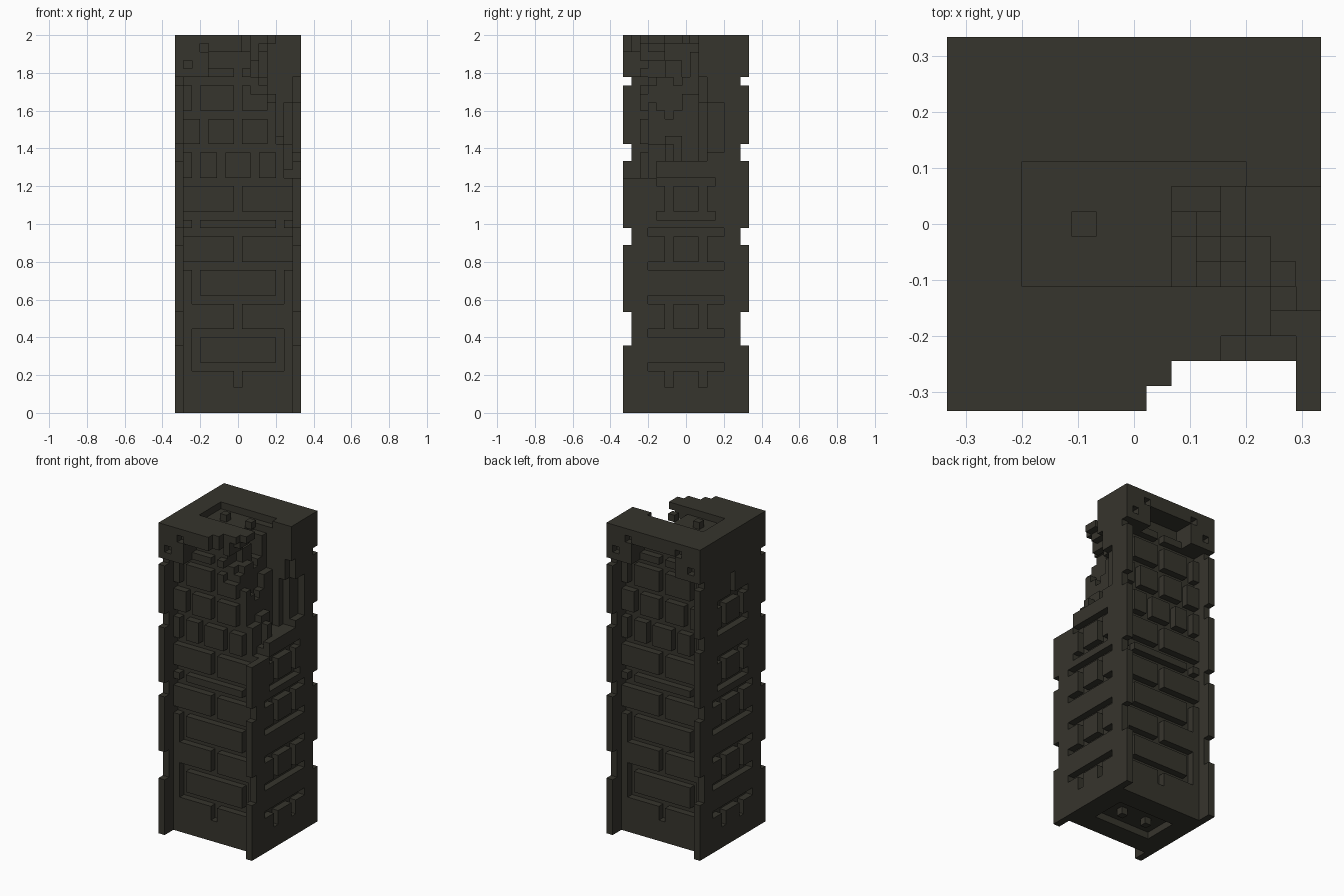
import bpy
import bmesh
from itertools import product

if "Cube" in bpy.data.objects:
    bpy.data.objects.remove(bpy.data.objects["Cube"], do_unlink=True)

N, H = 15, 45            # blocks across and blocks tall
S = 2.0 / H              # block size
cells = {}               # block position -> part name


def fill(part, x, y, z):
    for c in product(range(*x), range(*y), range(*z)):
        cells[c] = part


def carve(x, y, z):
    for c in product(range(*x), range(*y), range(*z)):
        cells.pop(c, None)


def both_y(func, x, y, z, *names):
    """Apply to the front and mirrored to the back."""
    front, back = (names + names)[:2] if names else (None, None)
    for name, span in ((front, y), (back, (N - y[1], N - y[0]))):
        if name:
            func(name, x, span, z)
        else:
            func(x, span, z)


# Solid core with side walls standing one block proud of the brickwork
fill("shaft_core", (0, N), (3, 12), (0, H))
for x in ((0, 1), (14, 15)):
    both_y(fill, x, (1, 3), (0, H), "side_walls")

# Brick faces on front and back
both_y(fill, (1, 14), (2, 3), (0, 40), "front_bricks", "back_bricks")

# Corner posts, broken by gaps
for z in ((0, 8), (12, 20), (22, 30), (32, 39)):
    for x in ((0, 1), (14, 15)):
        both_y(fill, x, (0, 1), z, "corner_posts")

# Mortar lines: horizontal courses, then vertical joints
for z in (5, 9, 13):
    both_y(carve, (2, 13), (2, 3), (z, z + 1))
for z in (17, 21, 23, 27, 31, 35, 39):
    both_y(carve, (1, 14), (2, 3), (z, z + 1))
joints = {(3, 5): (7,), (6, 9): (2, 12), (10, 13): (7,), (14, 17): (2, 12),
          (18, 21): (7,), (22, 23): (2, 12), (24, 27): (7,),
          (28, 31): (2, 5, 9, 12), (32, 35): (3, 7, 11), (36, 39): (2, 7, 12)}
for z, columns in joints.items():
    for x in columns:
        both_y(carve, (x, x + 1), (2, 3), z)

# Cap with a sunken panel, small peg holes and a tray in the top
both_y(fill, (0, N), (0, 3), (40, H), "cap")
fill("cap", (0, N), (3, 12), (40, H))
both_y(carve, (4, 11), (0, 3), (41, 43))
both_y(carve, (4, 11), (0, 2), (40, 41))
both_y(carve, (7, 8), (2, 3), (40, 41))
for x, z in ((1, 41), (3, 43), (11, 43), (13, 41)):
    both_y(carve, (x, x + 1), (0, 1), (z, z + 1))

# Trays with two pegs, on the top and the underside
for z in (0, 44):
    carve((3, 12), (5, 10), (z, z + 1))
    for x in (5, 9):
        fill("tray_pegs", (x, x + 1), (7, 8), (z, z + 1))

# Grooves on both sides
for x in ((0, 1), (14, 15)):
    for z in (5, 9, 13, 17, 21):
        carve(x, (3, 12), (z, z + 1))
    for z in (23, 27, 31, 35):
        carve(x, (4, 11), (z, z + 1))
    for z in ((3, 5), (10, 13), (18, 21), (24, 27), (32, 35)):
        for y in (5, 9):
            carve(x, (y, y + 1), z)
    carve(x, (7, 8), (36, 39))

# Crumbled corner: remaining height of each column, from y block 2 backwards
carve((8, 9), (0, 1), (40, H))
carve((9, 14), (0, 2), (28, H))
carve((14, 15), (0, 2), (28, H))
remains = ((38, 38, 35, 28, 28, 28),
           (40, 39, 37, 32, 28, 28),
           (40, 40, 36, 32, 29, 30),
           (42, 40, 35, 33, 32, 30),
           (42, 39, 36, 33, 30, 30),
           (40, 40, 38, 30, 30, 30),
           (43, 43, 38, 30, 30, 30))
for j, row in enumerate(remains):
    for i, top in enumerate(row):
        carve((9 + i, 10 + i), (2 + j, 3 + j), (top, H))

# Broken hollow in the wall behind the corner
carve((13, 15), (9, 10), (30, 37))
carve((14, 15), (10, 12), (31, 37))
carve((14, 15), (9, 10), (37, 40))

# Thin remnants of the cap overhanging the break
fill("cap_remnants", (9, 10), (2, 5), (42, H))
fill("cap_remnants", (10, 11), (3, 5), (43, H))
fill("cap_remnants", (10, 11), (2, 3), (44, H))
fill("cap_remnants", (11, 12), (3, 5), (44, H))
fill("tray_pegs", (9, 10), (7, 8), (44, H))

# One flat stone colour
stone = bpy.data.materials.new("dark stone")
colour = (0.037, 0.035, 0.026, 1.0)
stone.diffuse_color = colour
stone.use_nodes = True
bsdf = stone.node_tree.nodes["Principled BSDF"]
bsdf.inputs["Base Color"].default_value = colour
bsdf.inputs["Roughness"].default_value = 0.9


def build(part):
    """Skin the exposed block faces of one part and merge flat areas."""
    bm = bmesh.new()
    for c, name in cells.items():
        if name != part:
            continue
        for axis, side in product(range(3), (0, 1)):
            near = list(c)
            near[axis] += 2 * side - 1
            if tuple(near) in cells:
                continue
            u, v = (axis + 1) % 3, (axis + 2) % 3
            corners = []
            for a, b in ((0, 0), (1, 0), (1, 1), (0, 1)):
                p = list(c)
                p[axis] += side
                p[u] += a
                p[v] += b
                corners.append(bm.verts.new(((p[0] - N / 2) * S,
                                             (p[1] - N / 2) * S, p[2] * S)))
            bm.faces.new(corners if side else corners[::-1])
    bmesh.ops.remove_doubles(bm, verts=bm.verts, dist=S * 0.01)
    bmesh.ops.dissolve_limit(bm, angle_limit=0.02, verts=bm.verts, edges=bm.edges)
    mesh = bpy.data.meshes.new(part)
    bm.to_mesh(mesh)
    bm.free()
    mesh.materials.append(stone)
    bpy.context.collection.objects.link(bpy.data.objects.new(part, mesh))


for part in sorted(set(cells.values())):
    build(part)
